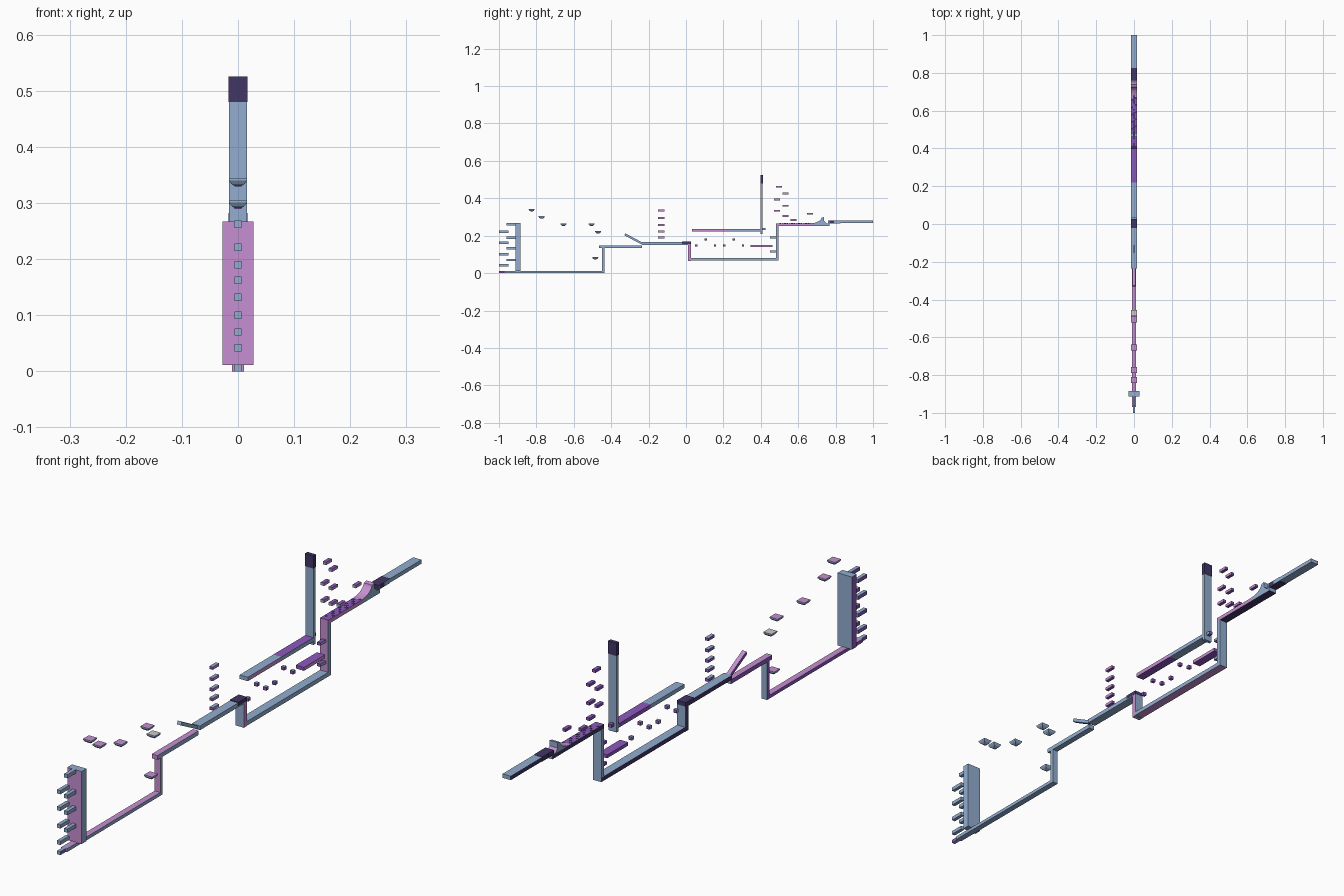
import bpy, bmesh, math
from mathutils import Vector

if "Cube" in bpy.data.objects:
    bpy.data.objects.remove(bpy.data.objects["Cube"])


def srgb(r, g, b):
    f = lambda c: c / 12.92 if c <= 0.04045 else ((c + 0.055) / 1.055) ** 2.4
    return (f(r / 255), f(g / 255), f(b / 255), 1)


# One flat material per colour
COLOURS = {"blue": (146, 174, 208), "pink": (198, 144, 210), "purple": (140, 88, 190),
           "dark": (66, 54, 102), "grey": (205, 202, 200)}
MATS = {}
for cname, rgb in COLOURS.items():
    MATS[cname] = bpy.data.materials.new(cname + " paint")
    MATS[cname].diffuse_color = srgb(*rgb)

DIRS = {"top": (0, 0, 1), "bottom": (0, 0, -1), "front": (0, -1, 0),
        "back": (0, 1, 0), "right": (1, 0, 0), "left": (-1, 0, 0)}


def finish(name, bm, base, faces):
    """Make the object and colour its faces by direction."""
    bmesh.ops.recalc_face_normals(bm, faces=bm.faces)
    used = list(dict.fromkeys([base, *faces.values()]))
    for f in bm.faces:
        side = max(DIRS, key=lambda d: f.normal.dot(Vector(DIRS[d])))
        f.material_index = used.index(faces.get(side, base))
    me = bpy.data.meshes.new(name)
    bm.to_mesh(me)
    bm.free()
    for c in used:
        me.materials.append(MATS[c])
    ob = bpy.data.objects.new(name, me)
    bpy.context.collection.objects.link(ob)
    return ob


def prism(name, profile, hx, base="blue", **faces):
    """Extrude a (y, z) side profile across x."""
    bm = bmesh.new()
    f = bm.faces.new([bm.verts.new((-hx, y, z)) for y, z in profile])
    ext = bmesh.ops.extrude_face_region(bm, geom=[f])
    vs = [g for g in ext["geom"] if isinstance(g, bmesh.types.BMVert)]
    bmesh.ops.translate(bm, verts=vs, vec=(2 * hx, 0, 0))
    return finish(name, bm, base, faces)


def box(name, y0, y1, z0, z1, hx, base="blue", **faces):
    return prism(name, [(y0, z0), (y1, z0), (y1, z1), (y0, z1)], hx, base, **faces)


def dish(name, y, z, base="blue", top="pink"):
    """Floating platform that narrows towards its underside."""
    bm = bmesh.new()
    rings = []
    for r, dz in ((0.016, 0.006), (0.016, 0.002), (0.012, -0.004), (0.006, -0.008)):
        rings.append([bm.verts.new((sx * r, y + sy * r, z + dz))
                      for sx, sy in ((-1, -1), (1, -1), (1, 1), (-1, 1))])
    for a, b in zip(rings, rings[1:]):
        for i in range(4):
            bm.faces.new((a[i], a[(i + 1) % 4], b[(i + 1) % 4], b[i]))
    bm.faces.new(rings[0])
    bm.faces.new(rings[-1])
    return finish(name, bm, base, {"top": top})


N, M, W = 0.0065, 0.011, 0.016   # half widths: narrow, medium, wide

# Start area: climbing wall with alternating rungs, and the floor
box("start_wall", -0.912, -0.885, 0.011, 0.267, 0.028, front="pink", left="purple")
for i, z in enumerate((0.262, 0.221, 0.19, 0.162, 0.132, 0.1, 0.07, 0.042)):
    y = -0.96 if i % 2 == 0 else -1.0
    box(f"wall_rung_{i}", y, y + 0.05, z - N, z + N, N, left="purple")
box("start_step", -1.0, -0.95, 0.0, 0.012, N, left="purple", right="purple")
box("start_floor", -0.97, -0.436, 0.0, 0.012, M, top="pink", front="pink", left="purple")

# Floating dishes leading to the first ledge
for i, (y, z) in enumerate(((-0.825, 0.338), (-0.772, 0.299), (-0.655, 0.26),
                            (-0.505, 0.26), (-0.47, 0.22), (-0.485, 0.081))):
    dish(f"floating_dish_{i}", y, z, top="grey" if i == 4 else "pink")

# First ledge and its pillar
box("ledge_pillar", -0.449, -0.436, 0.012, 0.133, M, front="pink", left="purple")
box("ledge", -0.465, -0.235, 0.133, 0.148, M, top="pink", front="pink", left="purple")

# Tilted springboard
prism("springboard", [(-0.33, 0.202), (-0.235, 0.152), (-0.23, 0.162), (-0.325, 0.213)],
      0.008, top="pink", left="purple")

# Middle platform with dark end plate
box("middle_platform", -0.235, 0.01, 0.151, 0.166, W, left="dark")
box("middle_end_plate", -0.022, 0.027, 0.155, 0.1685, 0.0165, "dark")

# Ladder of floating bars
for i, z in enumerate((0.334, 0.294, 0.257, 0.223, 0.19)):
    box(f"ladder_bar_{i}", -0.15, -0.115, z - 0.005, z + 0.005, N,
        "purple", top="blue", right="pink")

# Sunken pit: two walls and floor
box("pit_near_wall", 0.01, 0.027, 0.066, 0.155, W, right="pink", left="dark")
box("pit_floor", 0.027, 0.495, 0.067, 0.082, W, bottom="pink", left="dark")
box("pit_far_wall", 0.48, 0.495, 0.082, 0.252, W, front="pink")

# Stepping cubes, plate and wall steps inside the pit
for i in range(6):
    y, z = 0.055 + 0.05 * i, 0.18 if i in (1, 4) else 0.147
    box(f"pit_cube_{i}", y - 0.006, y + 0.006, z - 0.006, z + 0.006, 0.006,
        "purple", top="blue", left="blue")
box("pit_plate", 0.345, 0.463, 0.139, 0.151, W, "purple", right="pink")
for i, z in enumerate((0.115, 0.19)):
    box(f"pit_wall_step_{i}", 0.45, 0.48, z - 0.005, z + 0.005, N, "purple", right="blue")

# Overhanging beam in two halves
box("beam_near", 0.032, 0.22, 0.222, 0.236, W, right="pink", bottom="purple")
box("beam_far", 0.22, 0.398, 0.222, 0.236, W, top="purple", left="purple")

# Tower with dark cap
box("tower", 0.398, 0.41, 0.21, 0.48, W)
box("tower_cap", 0.397, 0.411, 0.48, 0.525, 0.0165, "dark")
box("tower_step", 0.41, 0.426, 0.23, 0.241, N, "purple", right="blue")

# Floating bars beside the tower
for i, (y, z) in enumerate(((0.498, 0.462), (0.531, 0.425), (0.486, 0.393), (0.531, 0.36),
                            (0.486, 0.333), (0.531, 0.305), (0.575, 0.284), (0.664, 0.317))):
    box(f"floating_bar_{i}", y - 0.016, y + 0.016, z - 0.005, z + 0.005, N,
        "purple", right="pink", front="blue")

# Upper platform: spotted purple half and plain half
box("upper_platform_near", 0.48, 0.675, 0.252, 0.266, W, "pink",
    top="purple", bottom="dark", left="dark", back="blue")
box("upper_platform_far", 0.675, 0.768, 0.252, 0.266, W, bottom="dark", left="dark")
for i in range(14):
    y, x = 0.50 + 0.0125 * i, 0.009 * ((i * 2) % 3 - 1)
    spot = box(f"dark_spot_{i}", y, y + 0.009, 0.266, 0.2666, 0.004, "dark")
    spot.location.x = x

# Curved kicker ramp
arc = [(0.665 + 0.06 * math.sin(a), 0.266 + 0.034 * (1 - math.cos(a)))
       for a in [math.radians(12 * k) for k in range(8)]]
prism("kicker_ramp", arc + [(0.738, 0.2995), (0.738, 0.28), (0.752, 0.266)], W,
      top="pink", front="pink")

# Final platform
box("final_threshold", 0.76, 0.825, 0.266, 0.282, 0.0165, "dark", right="blue")
box("final_threshold_side", 0.766, 0.792, 0.267, 0.2815, 0.0168, "dark")
box("final_platform", 0.825, 1.0, 0.267, 0.281, W, left="dark")

for m in bpy.data.materials:
    if m.users and not m.is_grease_pencil:
        m.use_nodes = True
        m.node_tree.nodes["Principled BSDF"].inputs["Base Color"].default_value = m.diffuse_color
